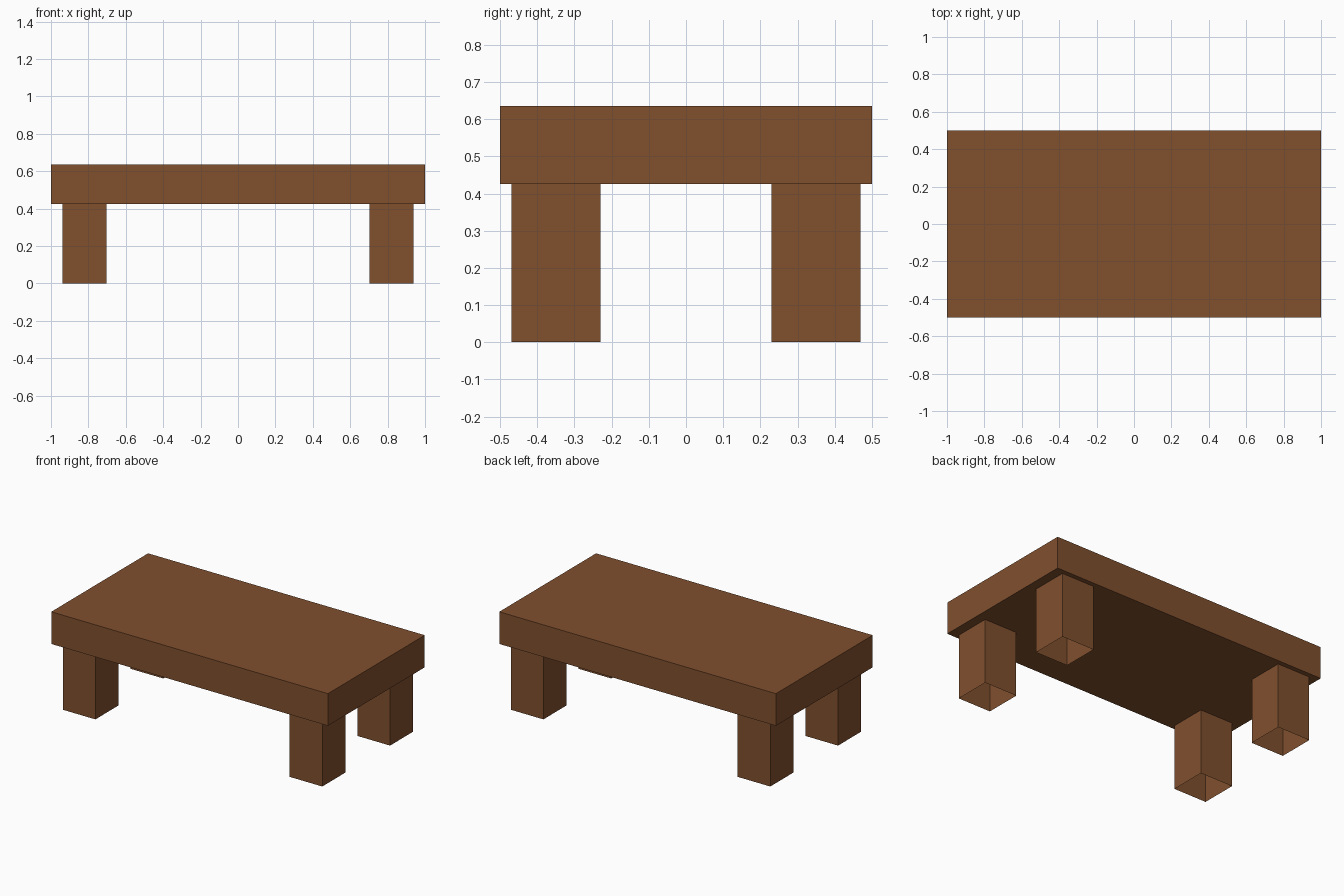
import bpy
import bmesh

if "Cube" in bpy.data.objects:
    bpy.data.objects.remove(bpy.data.objects["Cube"])

wood = bpy.data.materials.new("brown wood")
wood.diffuse_color = (0.218, 0.079, 0.027, 1.0)
wood.use_nodes = True
wood.node_tree.nodes["Principled BSDF"].inputs["Base Color"].default_value = wood.diffuse_color


def box(name, center, size, open_bottom=False):
    """Flat-faced box; optionally without its lower face."""
    bm = bmesh.new()
    bmesh.ops.create_cube(bm, size=1.0)
    for v in bm.verts:
        v.co = [c + p * s for c, p, s in zip(center, v.co, size)]
    bm.normal_update()
    if open_bottom:
        lower = [f for f in bm.faces if f.normal.z < -0.5]
        bmesh.ops.delete(bm, geom=lower, context='FACES_ONLY')
    mesh = bpy.data.meshes.new(name)
    bm.to_mesh(mesh)
    bm.free()
    mesh.materials.append(wood)
    obj = bpy.data.objects.new(name, mesh)
    bpy.context.collection.objects.link(obj)
    return obj


LEG_H = 0.425
TOP_H = 0.21

# Thick slab table top
box("table_top", (0, 0, LEG_H + TOP_H / 2), (2.0, 1.0, TOP_H))

# Four square hollow legs, open underneath
for side, sx in (("left", -1), ("right", 1)):
    for end, sy in (("front", -1), ("back", 1)):
        box(f"{end}_{side}_leg", (sx * 0.82, sy * 0.35, LEG_H / 2),
            (0.236, 0.239, LEG_H), open_bottom=True)
